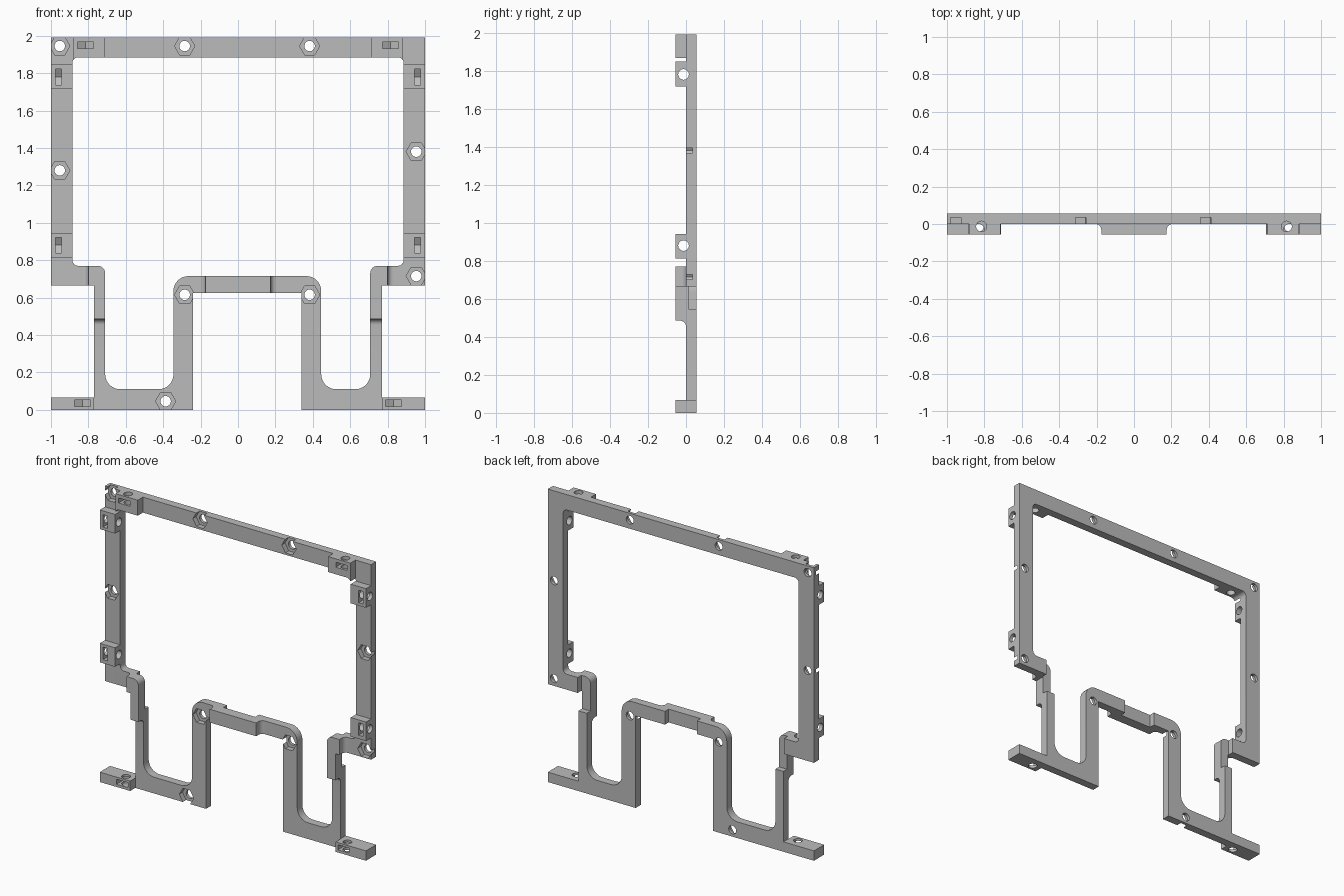
import bpy, bmesh
from math import cos, sin, pi, sqrt
from mathutils import Vector

cube = bpy.data.objects.get("Cube")
if cube:
    bpy.data.objects.remove(cube, do_unlink=True)

FRONT, BACK = -0.055, 0.055


def prism(name, points, axis, lo, hi):
    """Extrude a closed 2D profile along an axis."""
    place = {"x": lambda u, v, w: (w, u, v),
             "y": lambda u, v, w: (u, w, v),
             "z": lambda u, v, w: (u, v, w)}[axis]
    bm = bmesh.new()
    face = bm.faces.new([bm.verts.new(place(u, v, lo)) for u, v in points])
    moved = bmesh.ops.extrude_face_region(bm, geom=[face])["geom"]
    offset = Vector(place(0, 0, hi - lo))
    bmesh.ops.translate(bm, vec=offset,
                        verts=[g for g in moved if isinstance(g, bmesh.types.BMVert)])
    bmesh.ops.recalc_face_normals(bm, faces=bm.faces)
    mesh = bpy.data.meshes.new(name)
    bm.to_mesh(mesh)
    bm.free()
    obj = bpy.data.objects.new(name, mesh)
    bpy.context.collection.objects.link(obj)
    return obj


def rounded(corners, steps=8):
    """Round square corners given as (u, v, radius)."""
    out = []
    for i, (u, v, r) in enumerate(corners):
        p = Vector((u, v))
        if r == 0:
            out.append(tuple(p))
            continue
        a = (Vector(corners[i - 1][:2]) - p).normalized() * r
        b = (Vector(corners[(i + 1) % len(corners)][:2]) - p).normalized() * r
        for k in range(steps + 1):
            t = k / steps * pi / 2
            out.append(tuple(p + a * (1 - sin(t)) + b * (1 - cos(t))))
    return out


def ring(u, v, radius, sides):
    return [(u + radius * cos(2 * pi * k / sides), v + radius * sin(2 * pi * k / sides))
            for k in range(sides)]


def cut(points, axis, lo, hi):
    """Subtract a prism from the frame."""
    cutter = prism("cutter", points, axis, lo, hi)
    cutter.hide_render = True
    mod = frame.modifiers.new("cut", "BOOLEAN")
    mod.operation, mod.solver, mod.object = "DIFFERENCE", "EXACT", cutter
    bpy.ops.object.modifier_apply(modifier=mod.name)
    bpy.data.objects.remove(cutter, do_unlink=True)


def cut_box(x0, x1, y0, y1, z0, z1):
    cut([(x0, y0), (x1, y0), (x1, y1), (x0, y1)], "z", z0, z1)


# Outer silhouette with feet and centre arch
outline = [(-1, .665), (-.77, .665), (-.77, .067), (-1, .067), (-1, 0), (-.24, 0),
           (-.24, .625), (.34, .625), (.34, 0), (1, 0), (1, .067), (.77, .067),
           (.77, .665), (1, .665), (1, 1.99), (-1, 1.99)]
frame = prism("mounting_frame", outline, "y", FRONT, BACK)
bpy.context.view_layer.objects.active = frame
frame.select_set(True)

# Window opening running down into the two U-shaped pockets
window = [(-.885, .77, .03), (-.71, .77, .04), (-.71, .11, .08), (-.345, .11, .08),
          (-.345, .715, .08), (.445, .715, .08), (.445, .11, .08), (.707, .11, .08),
          (.707, .77, .04), (.885, .77, .03), (.885, 1.885, .03), (-.885, 1.885, .03)]
cut(rounded(window), "y", -.2, .2)

# Front relief that leaves the clamp blocks and offset bridges standing
fillet = .03
cut(rounded([(-.2, -.1, 0), (0, -.1, 0), (0, .485, fillet), (-.2, .485, 0)]), "x", -.772, .772)
for s in (-1, 1):
    cut(rounded([(s * .175, -.2, 0), (s * .175, 0, fillet), (s * .6, 0, 0), (s * .6, -.2, 0)]),
        "z", .3, .9)
    cut(rounded([(s * .80, -.2, 0), (s * .80, 0, fillet), (s * 1.1, 0, 0), (s * 1.1, -.2, 0)]),
        "z", .6, .813)
    x0, x1 = sorted((s * .8, s * 1.1))
    cut_box(x0, x1, -.2, 0, .942, 1.718)
    x0, x1 = sorted((s * .883, s * 1.1))
    cut_box(x0, x1, -.2, 0, 1.848, 2.1)
cut_box(-.715, .715, -.2, 0, 1.8, 2.1)

# Back recesses behind the offset bridges
cut_box(-.12, .12, .015, .2, .5, .9)
for s in (-1, 1):
    x0, x1 = sorted((s * .65, s * .775))
    cut_box(x0, x1, .015, .2, .545, .85)

# Clamp blocks: cross hole plus a nut slot open to the front
R, HOLE, DEPTH = .049, .028, -.013
flat = R * sqrt(3) / 2
slot = [(-.2, -flat), (DEPTH + R / 2, -flat), (DEPTH + R, 0), (DEPTH + R / 2, flat), (-.2, flat)]
for s in (-1, 1):
    for z in (.88, 1.78):
        x0, x1 = sorted((s * .8, s * 1.1))
        cut(ring(DEPTH, z, HOLE, 24), "x", x0, x1)
        cut([(y, z + l) for y, l in slot], "x", s * .96 - .016, s * .96 + .016)
    for x, z, lo, hi in ((.832, .035, -.1, .2), (.816, 1.95, 1.8, 2.1)):
        cut(ring(s * x, DEPTH, HOLE, 24), "z", lo, hi)
        cut([(s * x + l, y) for y, l in slot], "z", z - .017, z + .017)

# Through bolts with hexagonal nut recesses in the front
bolts = [(-.953, 1.945), (-.285, 1.945), (.383, 1.945), (-.953, 1.28), (.953, 1.38),
         (.953, .715), (-.285, .615), (.383, .615), (-.387, .046)]
for x, z in bolts:
    cut(ring(x, z, HOLE, 24), "y", -.2, .2)
    cut(ring(x, z, .054, 6), "y", -.2, .035)

# Plain grey plastic
grey = bpy.data.materials.new("grey_plastic")
grey.use_nodes = True
colour = (.5, .5, .5, 1)
grey.diffuse_color = colour
grey.node_tree.nodes["Principled BSDF"].inputs["Base Color"].default_value = colour
frame.data.materials.clear()
frame.data.materials.append(grey)
for poly in frame.data.polygons:
    poly.material_index = 0
bpy.ops.object.shade_smooth_by_angle(angle=pi / 6)
